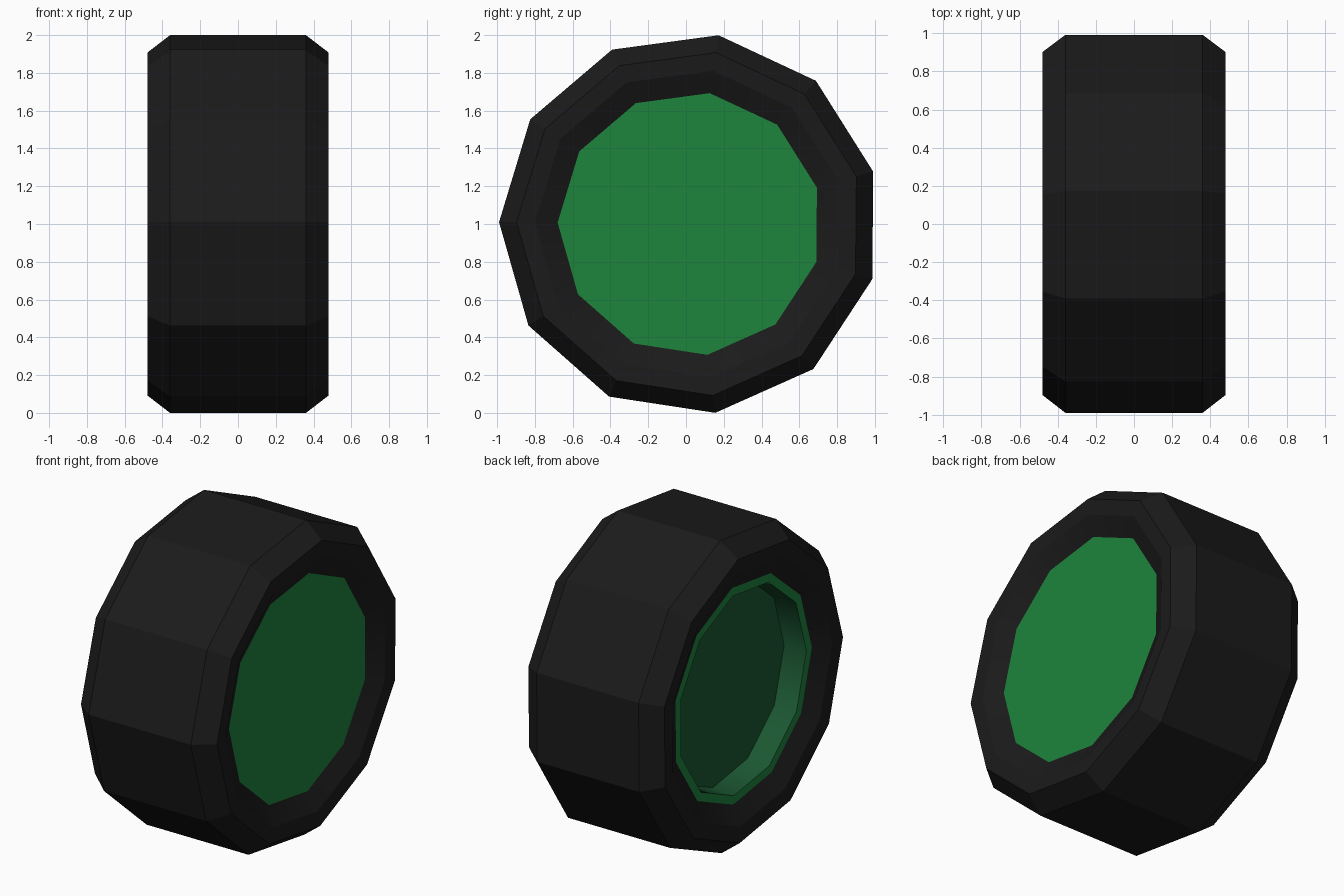
import bpy, bmesh, math

if "Cube" in bpy.data.objects:
    bpy.data.objects.remove(bpy.data.objects["Cube"])

SIDES = 11
START = math.radians(179.5)
CY, CZ = 0.02, 1.001


def material(name, rgb):
    m = bpy.data.materials.new(name)
    m.diffuse_color = (*rgb, 1.0)
    m.use_nodes = True
    m.node_tree.nodes["Principled BSDF"].inputs["Base Color"].default_value = m.diffuse_color
    return m


def lathe(name, profile, mats, closed=False, recess_from=None, smooth_bands=(), sharp=40):
    """Sweep (x, radius) points around the x axle; closed joins last to first,
    otherwise both ends get flat caps."""
    bm = bmesh.new()
    rings = []
    for x, r in profile:
        rings.append([bm.verts.new((x,
                                    CY + r * math.cos(START + i * math.tau / SIDES),
                                    CZ + r * math.sin(START + i * math.tau / SIDES)))
                      for i in range(SIDES)])
    n = len(rings)
    for k in range(n if closed else n - 1):
        a, b = rings[k], rings[(k + 1) % n]
        for i in range(SIDES):
            j = (i + 1) % SIDES
            f = bm.faces.new((a[i], a[j], b[j], b[i]))
            f.smooth = k in smooth_bands
            if recess_from is not None and k >= recess_from:
                f.material_index = 1
    if not closed:
        bm.faces.new(rings[0])
        f = bm.faces.new(rings[-1])
        if recess_from is not None:
            f.material_index = 1
    bmesh.ops.recalc_face_normals(bm, faces=bm.faces)
    # keep rims crisp
    for e in bm.edges:
        if len(e.link_faces) == 2 and e.calc_face_angle() > math.radians(sharp):
            e.smooth = False
    me = bpy.data.meshes.new(name)
    bm.to_mesh(me)
    bm.free()
    for m in mats:
        me.materials.append(m)
    ob = bpy.data.objects.new(name, me)
    bpy.context.collection.objects.link(ob)
    return ob


rubber = material("black_rubber", (0.0108, 0.0108, 0.0108))
green = material("green_hub", (0.0122, 0.231, 0.045))
dark_green = material("dark_green_recess", (0.011, 0.096, 0.032))

# tyre: tread, chamfered shoulders and dished sidewalls
half = [(0.36, 1.01), (0.48, 0.917), (0.472, 0.82), (0.412, 0.70)]
tyre = half + [(-x, r) for x, r in reversed(half)]
lathe("tyre", tyre, [rubber], closed=True, smooth_bands=(1, 2, 4, 5), sharp=19)

# hub: flat outer cap on +x, rim lip and hollow recess on -x
hub = [(0.412, 0.70), (-0.412, 0.70), (-0.412, 0.645), (-0.262, 0.635)]
lathe("hub", hub, [green, dark_green], recess_from=2, smooth_bands=(2,))
